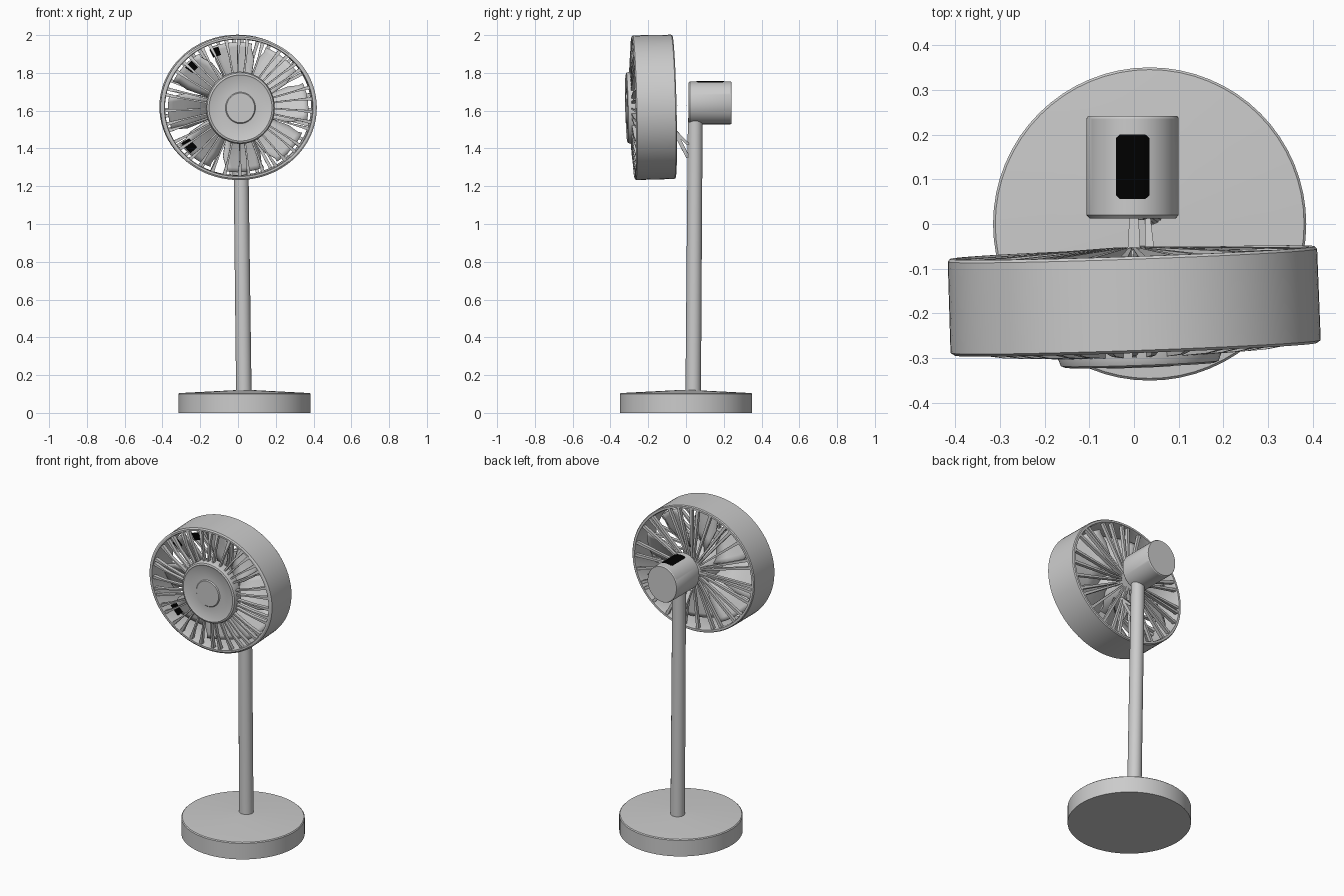
import bpy, bmesh, math, random
from mathutils import Matrix, Vector

if "Cube" in bpy.data.objects:
    bpy.data.objects.remove(bpy.data.objects["Cube"])

random.seed(4)
TAU = math.tau


def material(name, rgb):
    m = bpy.data.materials.new(name)
    m.diffuse_color = (*rgb, 1)
    m.use_nodes = True
    m.node_tree.nodes["Principled BSDF"].inputs["Base Color"].default_value = m.diffuse_color
    return m


GREY = material("plain grey", (0.6, 0.6, 0.6))
BLACK = material("black", (0.0, 0.0, 0.0))


def finish(name, bm, mat=GREY, matrix=None, smooth=True):
    if matrix is not None:
        bm.transform(matrix)
    bmesh.ops.recalc_face_normals(bm, faces=bm.faces)
    me = bpy.data.meshes.new(name)
    bm.to_mesh(me)
    bm.free()
    me.materials.append(mat)
    ob = bpy.data.objects.new(name, me)
    bpy.context.collection.objects.link(ob)
    if smooth:
        bpy.ops.object.select_all(action='DESELECT')
        ob.select_set(True)
        bpy.context.view_layer.objects.active = ob
        bpy.ops.object.shade_smooth_by_angle(angle=math.radians(32))
    return ob


def lathe(profile, sides=64, closed=False):
    """Spin (radius, y) points around the y axis."""
    bm = bmesh.new()
    rings = []
    for r, y in profile:
        if r == 0:
            rings.append([bm.verts.new((0, y, 0))] * sides)
        else:
            rings.append([bm.verts.new((r * math.cos(TAU * i / sides), y,
                                        r * math.sin(TAU * i / sides))) for i in range(sides)])
    pairs = list(zip(rings, rings[1:] + (rings[:1] if closed else [])))
    for a, b in pairs:
        for i in range(sides):
            j = (i + 1) % sides
            vs = list(dict.fromkeys((a[i], a[j], b[j], b[i])))
            if len(vs) > 2:
                bm.faces.new(vs)
    return bm


def bar(bm, p, q, w, d):
    """Flat grille bar between two points: width w at each end, depth d in y."""
    p, q = Vector(p), Vector(q)
    side = (q - p).cross(Vector((0, 1, 0))).normalized()
    ends = []
    for c, k in ((p, w[0]), (q, w[1])):
        ends.append([bm.verts.new(c + side * k * s + Vector((0, d * t, 0)))
                     for s, t in ((-.5, -.5), (.5, -.5), (.5, .5), (-.5, .5))])
    for i in range(4):
        j = (i + 1) % 4
        bm.faces.new((ends[0][i], ends[0][j], ends[1][j], ends[1][i]))
    bm.faces.new(ends[0][::-1])
    bm.faces.new(ends[1])


def polar(r, a, y):
    return (r * math.cos(a), y, r * math.sin(a))


UP = Matrix.Rotation(math.radians(90), 4, 'X')      # lathe y axis -> world z

# Base: a disc with a slightly domed top
finish("base", lathe([(0, 0), (.35, 0), (.35, .1), (.345, .105), (.04, .121), (0, .121)]),
       matrix=Matrix.Translation((.035, 0, 0)) @ UP)

# Pole: slim and leaning very slightly
bm = lathe([(0, 0), (.041, 0), (.039, 1.46), (0, 1.46)], 32)
bm.transform(UP)
for v in bm.verts:
    t = v.co.z / 1.46
    v.co += Vector((.031 - .018 * t, .038 + .011 * t, .1))
finish("pole", bm)

# Motor housing behind the fan
MOTOR = Matrix.Translation((-.003, 0, 1.641)) @ Matrix.Diagonal((.103, 1, .113, 1))
finish("motor_housing", lathe([(0, .012), (.93, .012), (1, .02), (1, .236), (.97, .241), (0, .241)]),
       matrix=MOTOR)

# Black switch panel following the top of the housing
bm = bmesh.new()
cols = []
for i in range(9):
    a = math.radians(90 + 21 * (i / 4 - 1))
    inset = .008 if i in (0, 8) else 0
    cols.append([bm.verts.new(polar(1.02, a, y)) for y in (.056 + inset, .2 - inset)])
for a, b in zip(cols, cols[1:]):
    bm.faces.new((a[0], a[1], b[1], b[0]))
finish("switch_panel", bm, BLACK, MOTOR)

# Fan head frame: slightly turned, tilted and oval
HEAD = (Matrix.Translation((0, -.17, 1.618)) @ Matrix.Rotation(math.radians(2), 4, 'Z')
        @ Matrix.Rotation(math.radians(1.3), 4, 'X') @ Matrix.Diagonal((1, 1, .925, 1))
        @ Matrix.Translation((0, .17, 0)))

# Outer ring
finish("fan_ring", lathe([(.405, -.28), (.414, -.274), (.413, -.07), (.408, -.064),
                          (.395, -.064), (.39, -.08), (.39, -.268), (.394, -.28)], 80, True),
       matrix=HEAD)

# Front hub cap with a raised round centre
finish("front_hub", lathe([(0, -.32), (.077, -.32), (.082, -.314), (.165, -.312), (.172, -.316),
                           (.182, -.312), (.188, -.296), (.186, -.25), (0, -.25)]),
       matrix=HEAD @ Matrix.Translation((.008, 0, 0)) @ Matrix.Diagonal((.97, 1, 1.1, 1)))

# Inner spindle core, narrowing toward the back
finish("spindle", lathe([(0, -.255), (.14, -.255), (.12, -.15), (.075, -.075),
                         (.06, -.055), (0, -.052)], 48), matrix=HEAD)

# Front grille bars, irregularly spaced
bm = bmesh.new()
N = 36
for i in range(N):
    a = TAU * (i + random.uniform(-.25, .25)) / N
    b = a + random.uniform(-.05, .05)
    bar(bm, polar(.17, a, -.285), polar(.3, (a + b) / 2, -.278), (.010, .009), .022)
    bar(bm, polar(.3, (a + b) / 2, -.278), polar(.396, b, -.262), (.009, .020), .022)
finish("front_grille", bm, matrix=HEAD, smooth=False)

# Rear grille bars
bm = bmesh.new()
N = 30
for i in range(N):
    a = TAU * (i + random.uniform(-.25, .25)) / N
    b = a + random.uniform(-.05, .05)
    bar(bm, polar(.05, a, -.062), polar(.398, b, -.078), (.008, .018), .02)
finish("rear_grille", bm, matrix=HEAD, smooth=False)

# Broad pitched blades, with gaps between neighbours
bm = bmesh.new()
BLADES, STEPS = 8, 6
for k in range(BLADES):
    rows = []
    for r in (.1, .2, .29, .345, .372):
        span = TAU / BLADES * (.98 if r < .25 else .9 if r < .34 else .72)
        row = []
        for s in range(STEPS + 1):
            t = s / STEPS
            a = TAU * k / BLADES + .35 * (r - .1) + span * (t - .5)
            row.append(bm.verts.new(polar(r, a, -.215 + .09 * t)))
        rows.append(row)
    for p, q in zip(rows, rows[1:]):
        for s in range(STEPS):
            bm.faces.new((p[s], p[s + 1], q[s + 1], q[s]))
blades = finish("fan_blades", bm, matrix=HEAD)
mod = blades.modifiers.new("thickness", 'SOLIDIFY')
mod.thickness = .006

# Small black patches seen between the grille bars
bm = bmesh.new()
for deg, half in ((111, 4), (137, 4), (220, 6)):
    a0, a1 = math.radians(deg - half), math.radians(deg + half)
    bm.faces.new([bm.verts.new(polar(r, a, -.232))
                  for r, a in ((.315, a0), (.365, a0), (.365, a1), (.315, a1))])
finish("dark_patches", bm, BLACK, HEAD, smooth=False)

# Thin brackets joining the head to the pole and motor
bm = bmesh.new()
bar(bm, (.02, -.06, 1.49), (.022, .012, 1.35), (.045, .016), .022)
bar(bm, (.0, -.07, 1.63), (0, .02, 1.625), (.03, .02), .001)
bar(bm, (.035, -.065, 1.5), (.03, .012, 1.42), (.02, .012), .02)
finish("head_brackets", bm, smooth=False)
